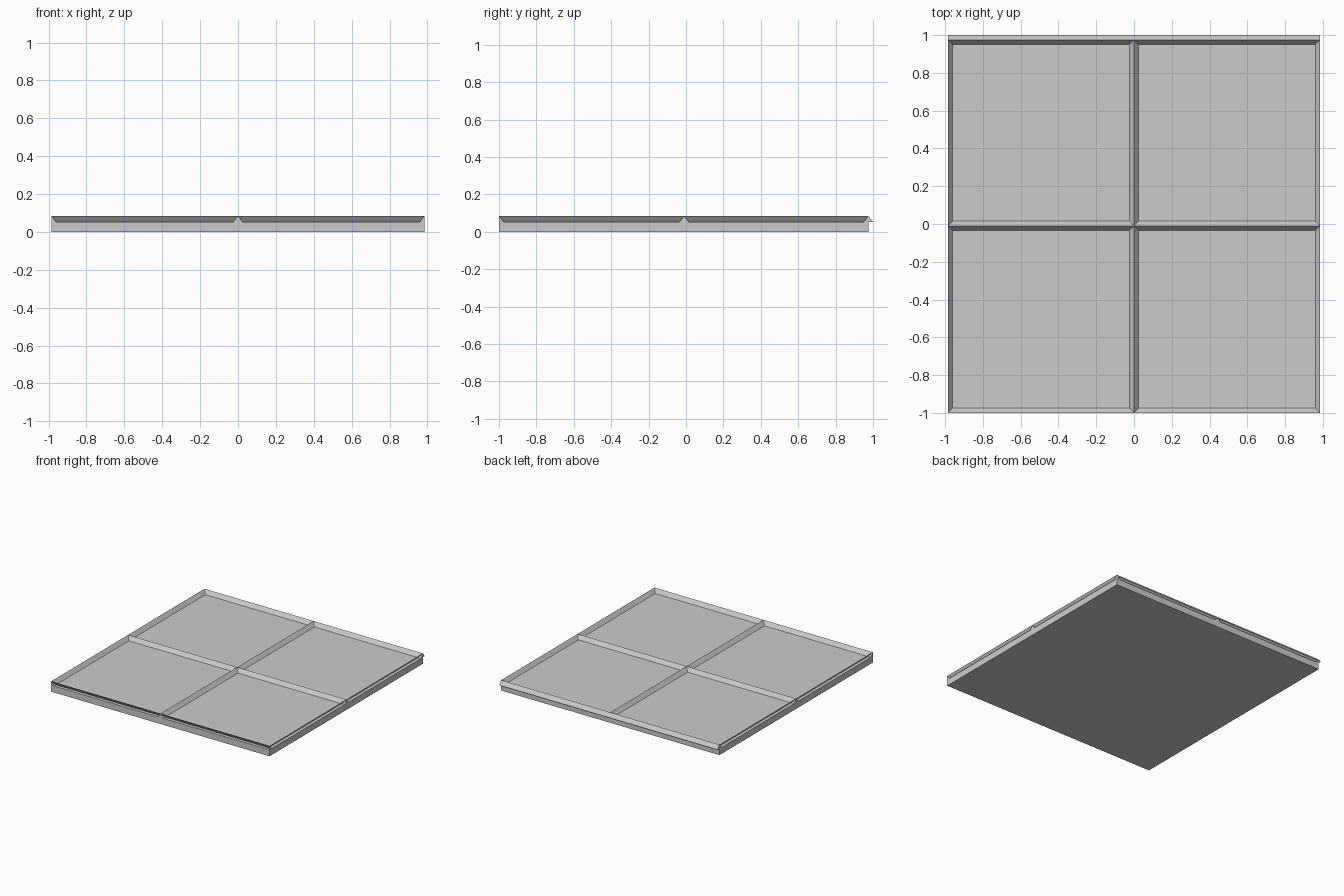
import bpy
import bmesh

if "Cube" in bpy.data.objects:
    bpy.data.objects.remove(bpy.data.objects["Cube"], do_unlink=True)

grey = bpy.data.materials.new("plain grey")
grey.use_nodes = True
COLOUR = (0.6, 0.6, 0.6, 1)
grey.diffuse_color = COLOUR
grey.node_tree.nodes["Principled BSDF"].inputs["Base Color"].default_value = COLOUR

SIDE, FRONT, BACK = 0.985, -1.0, 0.975   # slab limits
DECK, TOP, HALF = 0.053, 0.085, 0.025    # ridge base, ridge crest, half width


def finish(name, bm):
    mesh = bpy.data.meshes.new(name)
    bm.to_mesh(mesh)
    bm.free()
    mesh.materials.append(grey)
    obj = bpy.data.objects.new(name, mesh)
    bpy.context.collection.objects.link(obj)


def ridge(name, along_x, centre, start, end, low=-HALF, high=HALF):
    """Open-bottomed ridge with capped ends; a zero low or high keeps one slope."""
    bm = bmesh.new()

    def section(t):
        pts = [(low, DECK), (0, TOP), (high, DECK)]
        if low == 0 or high == 0:
            pts[0 if low == 0 else 2] = (0, DECK)
        return [bm.verts.new((t, centre + s, z) if along_x else (centre + s, t, z))
                for s, z in pts]

    a, b = section(start), section(end)
    caps = [bm.faces.new(a), bm.faces.new(b[::-1])]
    if low:
        bm.faces.new((a[0], b[0], b[1], a[1]))
    if high:
        bm.faces.new((a[1], b[1], b[2], a[2]))
    bmesh.ops.recalc_face_normals(bm, faces=bm.faces)
    # Slopes face upward, caps face outward
    for f in bm.faces:
        f.normal_update()
        if f not in caps and f.normal.z < 0:
            f.normal_flip()
    for f, sign in zip(caps, (-1, 1)):
        if f.normal[0 if along_x else 1] * sign < 0:
            f.normal_flip()
    finish(name, bm)


# Base slab
bm = bmesh.new()
bmesh.ops.create_cube(bm, size=1)
for v in bm.verts:
    v.co.x *= 2 * SIDE
    v.co.y = BACK if v.co.y > 0 else FRONT
    v.co.z = DECK if v.co.z > 0 else 0
finish("base_slab", bm)

# Ridges running across
ridge("front_ridge", True, FRONT, -SIDE, SIDE, low=0)
ridge("cross_ridge", True, -0.01, -SIDE, SIDE)
ridge("back_ridge", True, BACK, -SIDE, SIDE)

# Ridges running front to back
ridge("right_ridge", False, -SIDE, FRONT, BACK, low=0)
ridge("middle_ridge", False, 0, FRONT, BACK)
ridge("left_ridge", False, SIDE, FRONT, BACK, high=0)
